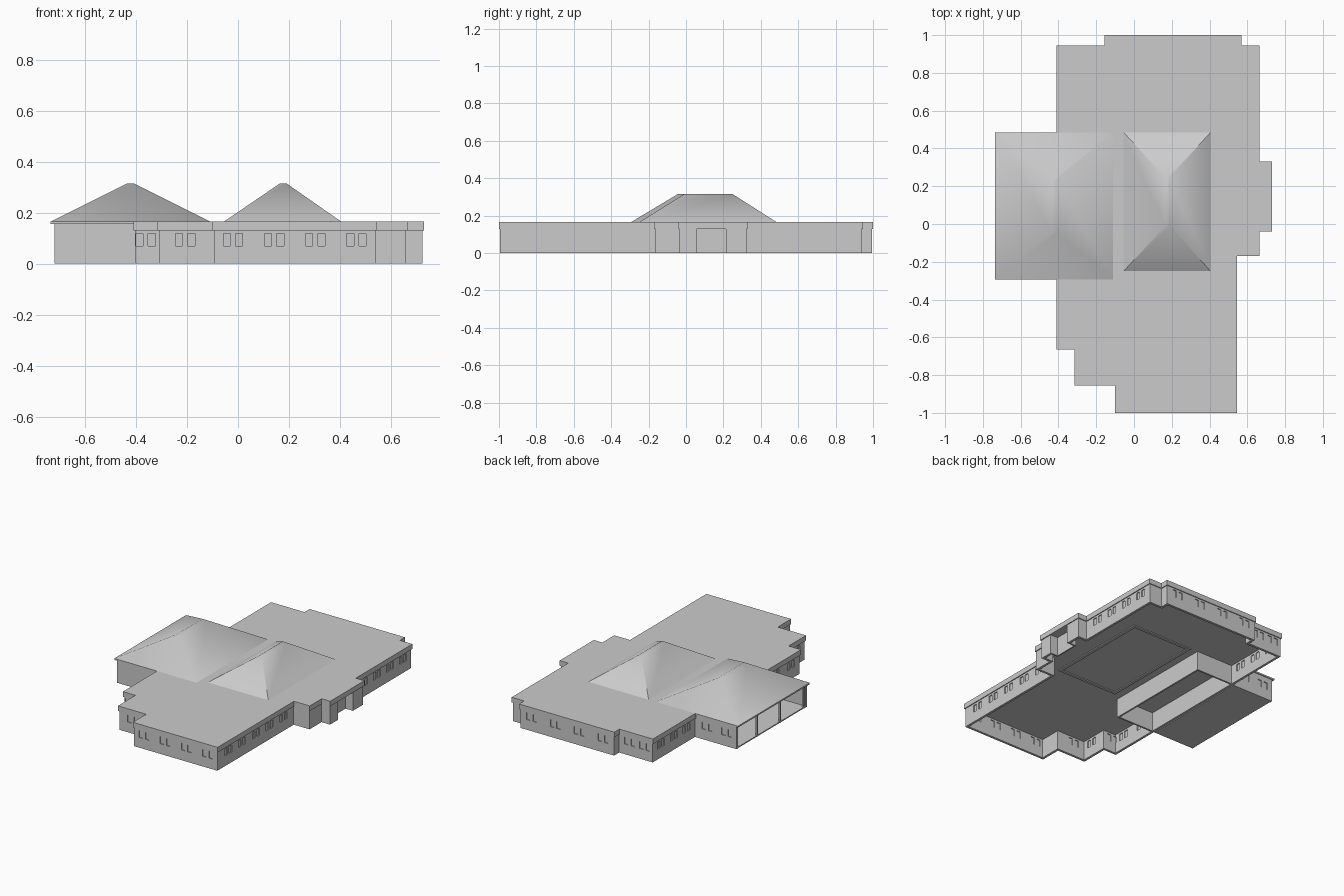
import bpy, bmesh, math

cube = bpy.data.objects.get("Cube")
if cube:
    bpy.data.objects.remove(cube, do_unlink=True)

grey = bpy.data.materials.new("plain grey")
grey.use_nodes = True
colour = (0.6, 0.6, 0.6, 1)
grey.diffuse_color = colour
grey.node_tree.nodes["Principled BSDF"].inputs["Base Color"].default_value = colour


def finish(name, bm):
    """Turn a bmesh into a named grey object."""
    bmesh.ops.recalc_face_normals(bm, faces=bm.faces)
    mesh = bpy.data.meshes.new(name)
    bm.to_mesh(mesh)
    bm.free()
    mesh.materials.append(grey)
    obj = bpy.data.objects.new(name, mesh)
    bpy.context.collection.objects.link(obj)
    return obj


def loft(bm, lower, upper, caps=True):
    """Join two equal loops of points, optionally closing both ends."""
    a = [bm.verts.new(p) for p in lower]
    b = [bm.verts.new(p) for p in upper]
    for i in range(len(a)):
        j = (i + 1) % len(a)
        bm.faces.new((a[i], a[j], b[j], b[i]))
    if caps:
        bm.faces.new(a[::-1])
        bm.faces.new(b)


def rect(x0, x1, y0, y1):
    return [(x0, y0), (x1, y0), (x1, y1), (x0, y1)]


def at(loop, z):
    return [(x, y, z) for x, y in loop]


def boxes(name, items):
    bm = bmesh.new()
    for x0, x1, y0, y1, z0, z1 in items:
        r = rect(x0, x1, y0, y1)
        loft(bm, at(r, z0), at(r, z1))
    return finish(name, bm)


def inset(loop, d):
    """Move a right-angled, counter-clockwise loop inwards."""
    out = []
    for i, (x, y) in enumerate(loop):
        px, py = loop[i - 1]
        nx, ny = loop[(i + 1) % len(loop)]
        sign = lambda v: (v > 1e-6) - (v < -1e-6)
        dx = -sign(y - py) - sign(ny - y)
        dy = sign(x - px) + sign(nx - x)
        out.append((x + d * dx, y + d * dy))
    return out


def ring(name, outer, inner, z0, z1):
    """Closed band between two loops."""
    bm = bmesh.new()
    rows = [[bm.verts.new(p) for p in at(l, z)]
            for l, z in ((outer, z0), (outer, z1), (inner, z1), (inner, z0))]
    n = len(outer)
    for k in range(4):
        a, b = rows[k], rows[(k + 1) % 4]
        for i in range(n):
            j = (i + 1) % n
            bm.faces.new((a[i], a[j], b[j], b[i]))
    return finish(name, bm)


def hip_roof(name, base, ridge, z0, z1):
    bm = bmesh.new()
    loft(bm, at(rect(*base), z0), at(rect(*ridge), z1))
    obj = finish(name, bm)
    bpy.ops.object.select_all(action='DESELECT')
    obj.select_set(True)
    bpy.context.view_layer.objects.active = obj
    bpy.ops.object.shade_smooth_by_angle(angle=math.radians(42))
    return obj


TOP, EAVE, LIP, THICK = 0.165, 0.13, 0.006, 0.016
WEST = -0.41
plan = [(-0.10, -1), (0.545, -1), (0.545, -0.17), (0.665, -0.17), (0.665, -0.04),
        (0.73, -0.04), (0.73, 0.33), (0.665, 0.33), (0.665, 0.945), (0.57, 0.945),
        (0.57, 1), (-0.155, 1), (-0.155, 0.945), (WEST, 0.945), (WEST, -0.665),
        (-0.315, -0.665), (-0.315, -0.855), (-0.10, -0.855)]

# Main building: flat roof with a slight overhang, and hollow walls below
bm = bmesh.new()
loft(bm, at(plan, EAVE), at(plan, TOP))
finish("flat_roof", bm)
walls = ring("outer_walls", inset(plan, LIP), inset(plan, LIP + THICK), 0, EAVE)

# West wing: end walls, posts, floor and thin eave
X0, X1, Y0, Y1 = -0.735, -0.11, -0.295, 0.485
WALL = 0.155
wing = boxes("wing_end_walls", [
    (-0.72, WEST + LIP, Y0 + LIP, Y0 + LIP + THICK, 0, WALL),
    (-0.72, WEST + LIP, Y1 - LIP - THICK, Y1 - LIP, 0, WALL)])
boxes("wing_posts", [(-0.72, -0.708, y - 0.006, y + 0.006, 0, WALL)
                     for y in (-0.256, 0, 0.25)])
boxes("wing_floor", [(-0.718, WEST, Y0 + 0.01, Y1 - 0.01, 0, 0.008)])
boxes("wing_eave", [(X0, WEST, Y0, Y1, WALL, TOP)])

# Inner room under the wing roof
boxes("inner_room_walls", [
    (X1 - 0.012, X1, Y0, Y1, 0, EAVE),
    (WEST + LIP, X1, Y0, Y0 + 0.012, 0, EAVE),
    (WEST + LIP, X1, Y1 - 0.012, Y1, 0, EAVE)])

# Hip roofs
hip_roof("wing_hip_roof", (X0, X1, Y0, Y1), (-0.435, -0.41, -0.045, 0.235), TOP, 0.315)
court = (-0.055, 0.405, -0.25, 0.485)
hip_roof("central_hip_roof", court, (0.165, 0.19, -0.01, 0.25), TOP, 0.315)
ring("ceiling_frame", rect(*court), inset(rect(*court), 0.02), EAVE - 0.006, EAVE)

# Window pairs: wall direction, wall position, inward side, start, end, pairs
runs = [("x", -1, 1, -0.10, 0.545, 4), ("x", -0.855, 1, -0.315, -0.10, 1),
        ("x", -0.665, 1, -0.41, -0.315, 1), ("y", 0.545, -1, -0.95, -0.20, 5),
        ("y", 0.665, -1, 0.36, 0.92, 4), ("x", 1, -1, -0.155, 0.57, 4),
        ("x", 0.945, -1, -0.40, -0.17, 2), ("y", WEST, 1, 0.50, 0.92, 3),
        ("x", Y1, -1, -0.72, -0.42, 2), ("y", WEST, 1, -0.65, -0.31, 2),
        ("y", -0.315, 1, -0.85, -0.67, 1)]


def window_boxes(half_depth, grow):
    out = []
    for way, pos, side, a, b, count in runs:
        mid = pos + side * (LIP + THICK / 2)
        for i in range(count):
            for shift in (-0.024, 0.024):
                c = a + (b - a) * (i + 0.5) / count + shift
                along = (c - 0.014 - grow, c + 0.014 + grow)
                across = (mid - half_depth, mid + half_depth)
                xy = along + across if way == "x" else across + along
                out.append(xy + (0.07 - grow, 0.118 + grow))
    return out


# Cut the windows and the doorway, then set thin panes into the openings
DOOR0, DOOR1 = 0.055, 0.215
cutter = boxes("opening_cutter", window_boxes(0.012, 0) +
               [(0.70, 0.74, DOOR0, DOOR1, -0.02, EAVE + 0.02)])
cutter.hide_render = True
for obj in (walls, wing):
    mod = obj.modifiers.new("openings", 'BOOLEAN')
    mod.operation = 'DIFFERENCE'
    mod.solver = 'EXACT'
    mod.object = cutter
    bpy.ops.object.select_all(action='DESELECT')
    obj.select_set(True)
    bpy.context.view_layer.objects.active = obj
    bpy.ops.object.modifier_apply(modifier=mod.name)
bpy.data.objects.remove(cutter, do_unlink=True)
boxes("window_panes", window_boxes(0.002, 0.001))

# Entrance alcove
boxes("entrance_alcove", [
    (0.66, 0.668, DOOR0, DOOR1, 0, EAVE),
    (0.66, 0.722, DOOR0 - 0.01, DOOR0, 0, EAVE),
    (0.66, 0.722, DOOR1, DOOR1 + 0.01, 0, EAVE)])
